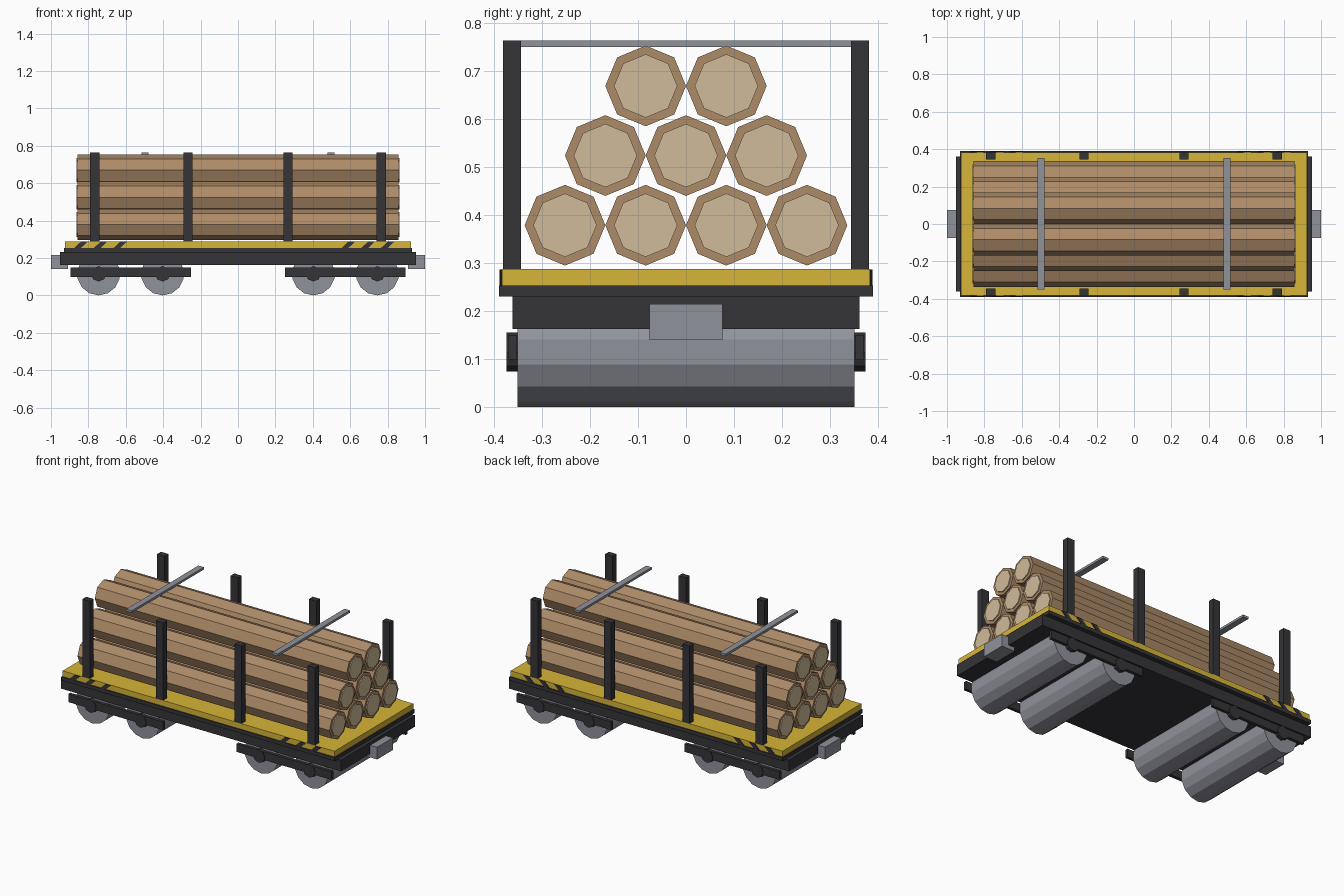
import bpy, bmesh, math
from mathutils import Matrix

if "Cube" in bpy.data.objects:
    bpy.data.objects.remove(bpy.data.objects["Cube"])


def mat(name, rgb):
    m = bpy.data.materials.new(name)
    m.diffuse_color = (*rgb, 1)
    m.use_nodes = True
    m.node_tree.nodes["Principled BSDF"].inputs["Base Color"].default_value = m.diffuse_color
    return m


DARK = mat("dark_steel", (0.035, 0.033, 0.038))
YELLOW = mat("yellow_paint", (0.68, 0.46, 0.04))
BARK = mat("bark", (0.42, 0.26, 0.14))
CUT = mat("cut_wood", (0.63, 0.50, 0.32))
STEEL = mat("grey_steel", (0.28, 0.29, 0.33))


def finish(name, bm, material):
    bmesh.ops.recalc_face_normals(bm, faces=bm.faces)
    me = bpy.data.meshes.new(name)
    bm.to_mesh(me)
    bm.free()
    me.materials.append(material)
    ob = bpy.data.objects.new(name, me)
    bpy.context.collection.objects.link(ob)
    return ob


def box(name, x, y, z, material):
    """Box from (min, max) ranges on each axis."""
    bm = bmesh.new()
    size = [r[1] - r[0] for r in (x, y, z)]
    mid = [(r[1] + r[0]) / 2 for r in (x, y, z)]
    bmesh.ops.create_cube(bm, size=1, matrix=Matrix.Translation(mid) @ Matrix.Diagonal((*size, 1)))
    return finish(name, bm, material)


def prism(name, profile, axis, start, end, material):
    """Extrude a 2D profile (horizontal, z) along the x or y axis."""
    bm = bmesh.new()
    place = (lambda h, z: (start, h, z)) if axis == 'x' else (lambda h, z: (h, start, z))
    face = bm.faces.new([bm.verts.new(place(h, z)) for h, z in profile])
    ext = bmesh.ops.extrude_face_region(bm, geom=[face], use_keep_orig=True)
    d = end - start
    bmesh.ops.translate(bm, vec=(d, 0, 0) if axis == 'x' else (0, d, 0),
                        verts=[g for g in ext['geom'] if isinstance(g, bmesh.types.BMVert)])
    return finish(name, bm, material)


def ngon(h, z, r, n):
    # first corner points straight down
    return [(h + r * math.sin(2 * math.pi * i / n), z - r * math.cos(2 * math.pi * i / n)) for i in range(n)]


def span(a, b, s):
    return tuple(sorted((a * s, b * s)))


# Underframe and deck
box("underframe", (-0.953, 0.953), (-0.361, 0.361), (0.163, 0.232), DARK)
box("side_sill", (-0.93, 0.93), (-0.389, 0.389), (0.23, 0.253), DARK)
box("deck", (-0.925, 0.925), (-0.383, 0.383), (0.253, 0.288), YELLOW)

# Hazard stripes on both deck sides
for s in (-1, 1):
    for x in (-0.84, -0.735, -0.63, 0.59, 0.695, 0.80):
        prof = [(x - 0.036, 0.253), (x, 0.253), (x + 0.036, 0.287), (x, 0.287)]
        prism("hazard_stripe", prof, 'y', s * 0.38, s * 0.388, DARK)

# Couplers
for s in (-1, 1):
    box("coupler", span(0.91, 1.0, s), (-0.076, 0.076), (0.14, 0.215), STEEL)

# Wheel rollers with axle boxes and bogie side bars
for x in (-0.745, -0.403, 0.403, 0.745):
    prism("wheel_roller", ngon(x, 0.115, 0.115, 14), 'y', -0.351, 0.351, STEEL)
    for s in (-1, 1):
        prism("axle_box", ngon(x, 0.115, 0.041, 8), 'y', s * 0.349, s * 0.374, DARK)
for sx in (-1, 1):
    for sy in (-1, 1):
        box("bogie_bar", span(0.25, 0.895, sx), span(0.352, 0.371, sy), (0.099, 0.149), DARK)

# Stake posts
for x in (-0.766, -0.267, 0.267, 0.766):
    for s in (-1, 1):
        box("stake_post", (x - 0.025, x + 0.025), span(0.344, 0.381, s), (0.286, 0.764), DARK)

# Log stack: rows of 4, 3 and 2
R = 0.084
for row, count in enumerate((4, 3, 2)):
    z = 0.379 + row * 0.145
    for i in range(count):
        y = (i - (count - 1) / 2) * 2 * R
        prism("log", ngon(y, z, R, 8), 'x', -0.857, 0.857, BARK)
        for s in (-1, 1):
            prism("log_end", ngon(y, z, 0.066, 8), 'x', s * 0.85, s * 0.863, CUT)

# Straps across the top
for x in (-0.497, 0.497):
    box("strap", (x - 0.019, x + 0.019), (-0.35, 0.352), (0.75, 0.764), STEEL)
